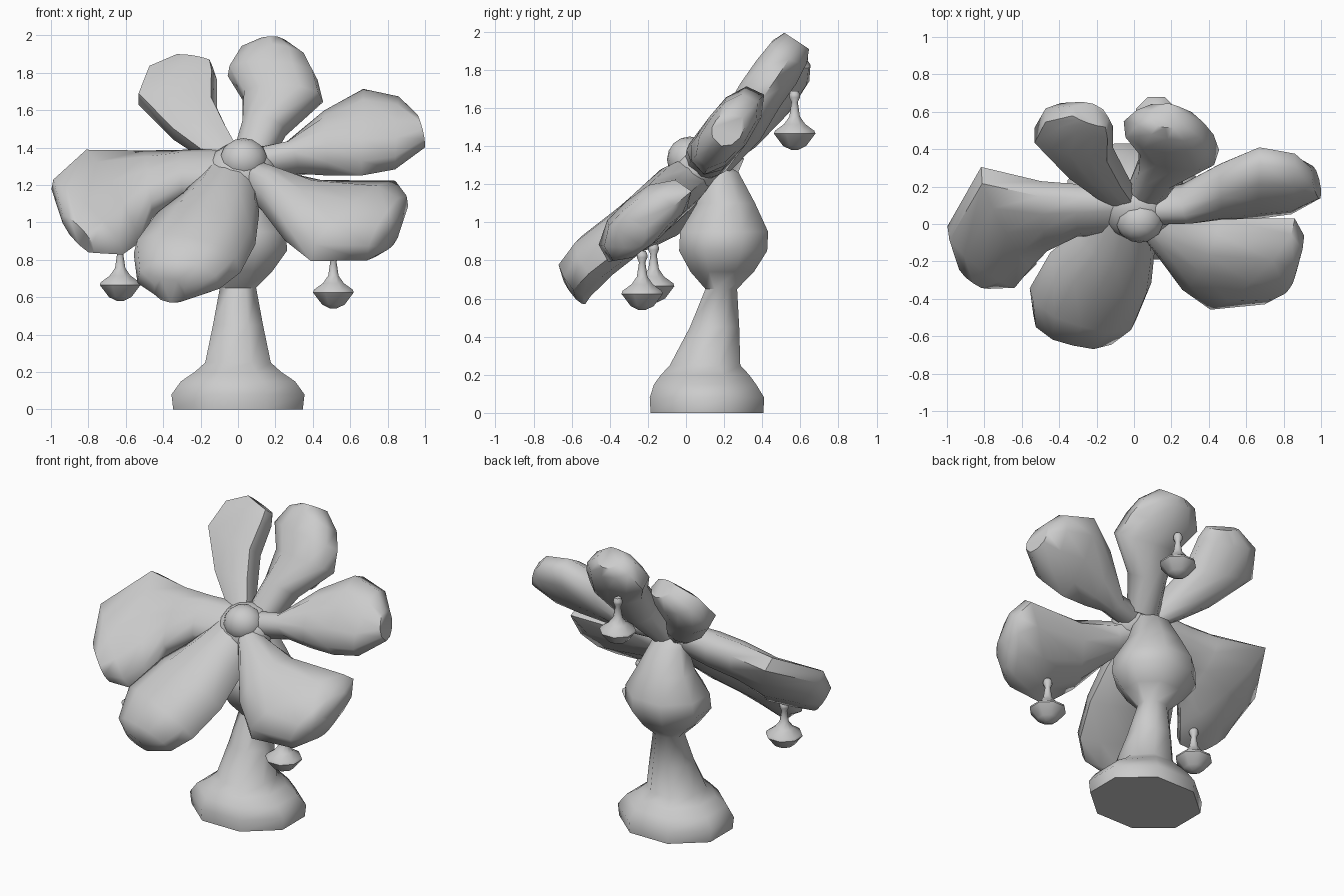
import bpy, bmesh, math
from mathutils import Vector


def loft(name, rings, angle=50):
    """Skin a list of equal-length closed rings and cap both ends."""
    bm = bmesh.new()
    vs = [[bm.verts.new(p) for p in r] for r in rings]
    n = len(vs[0])
    for a, b in zip(vs, vs[1:]):
        for i in range(n):
            j = (i + 1) % n
            bm.faces.new((a[i], a[j], b[j], b[i]))
    bm.faces.new(vs[0])
    bm.faces.new(vs[-1])
    bmesh.ops.recalc_face_normals(bm, faces=bm.faces)
    me = bpy.data.meshes.new(name)
    bm.to_mesh(me)
    bm.free()
    ob = bpy.data.objects.new(name, me)
    bpy.context.collection.objects.link(ob)
    smooth(ob, angle)
    return ob


def smooth(ob, angle):
    bpy.ops.object.select_all(action='DESELECT')
    ob.select_set(True)
    bpy.context.view_layer.objects.active = ob
    bpy.ops.object.shade_smooth_by_angle(angle=math.radians(angle))


def ring(x, y, z, rx, ry, n=8, turn=0.5):
    return [(x + rx * math.cos(2 * math.pi * (i + turn) / n),
             y + ry * math.sin(2 * math.pi * (i + turn) / n), z) for i in range(n)]


def petal(name, plane, stations, front=0.08, back=0.13):
    """Stations are edge pairs (xa, za, xb, zb, optional depth shifts) seen from
    the front; plane (a, b, c, z0) gives the depth y = a + b*x + c*(z - z0)."""
    a, b, c, z0 = plane
    nrm = Vector((b, -1, c)).normalized()
    rings = []
    last = len(stations) - 1
    # Thick slanted rim, gently domed front, rounded back
    section = [(0.04, 0.05), (0.25, front * 0.92), (0.5, front), (0.75, front * 0.92),
               (0.96, 0.05), (1, -0.05), (0.8, -back * 0.85), (0.5, -back),
               (0.2, -back * 0.85), (0, -0.05)]
    for k, st in enumerate(stations):
        xa, za, xb, zb = st[:4]
        da = st[4] if len(st) > 4 else 0
        db = st[5] if len(st) > 5 else da
        s = 0.75 if k == 0 else 0.65 if k == last else 0.9 if k == last - 1 else 1.0
        p = Vector((xa, a + b * xa + c * (za - z0) + da, za))
        q = Vector((xb, a + b * xb + c * (zb - z0) + db, zb))
        rings.append([p.lerp(q, u) + nrm * (d * s) for u, d in section])
    loft(name, rings, 60)


def ball(name, loc, scale):
    bpy.ops.mesh.primitive_uv_sphere_add(segments=12, ring_count=8, radius=1, location=loc)
    ob = bpy.context.object
    ob.name = name
    ob.scale = scale
    ob.rotation_euler = (math.radians(45), 0, 0)
    smooth(ob, 60)


# Foot, stem and bulb in one swelling trunk: z, y centre, x radius, y radius
trunk = [(0.0, 0.11, 0.375, 0.32), (0.08, 0.11, 0.385, 0.325), (0.15, 0.10, 0.33, 0.29),
         (0.20, 0.10, 0.25, 0.25), (0.25, 0.10, 0.19, 0.20), (0.45, 0.15, 0.145, 0.14),
         (0.65, 0.185, 0.105, 0.09), (0.74, 0.19, 0.20, 0.18), (0.85, 0.195, 0.285, 0.25),
         (0.95, 0.20, 0.275, 0.25), (1.10, 0.21, 0.19, 0.165), (1.26, 0.18, 0.12, 0.105),
         (1.34, 0.08, 0.10, 0.08)]
loft("trunk", [ring(0, y, z, rx, ry) for z, y, rx, ry in trunk], 60)

# Six petals around the tilted flower head
petal("petal_bottom", (-0.46, -0.08, 1.2, 0.82), [
    (-0.18, 1.27, 0.10, 1.26, 0.02), (-0.30, 1.13, 0.11, 1.08), (-0.45, 1.02, 0.09, 0.92),
    (-0.56, 0.87, 0.01, 0.77, -0.02), (-0.54, 0.71, -0.10, 0.68, 0.03, 0.0),
    (-0.45, 0.64, -0.28, 0.62, 0.08)], 0.14, 0.12)
petal("petal_left", (0.06, -0.08, 1.05, 1.27), [
    (0.0, 1.38, 0.0, 1.17), (-0.30, 1.36, -0.30, 1.15), (-0.50, 1.36, -0.46, 1.06),
    (-0.82, 1.37, -0.54, 0.92, 0.04), (-1.0, 1.21, -0.62, 0.86, -0.12, 0.0),
    (-0.94, 1.02, -0.77, 0.86, -0.09, -0.02)], 0.10)
petal("petal_lower_right", (0.05, 0, 1.1, 1.25), [
    (0.05, 1.32, 0.03, 1.18), (0.20, 1.25, 0.12, 1.11, 0, -0.04),
    (0.45, 1.20, 0.25, 0.94, 0, -0.04), (0.86, 1.20, 0.39, 0.83, 0, -0.03),
    (0.91, 1.12, 0.69, 0.83), (0.87, 0.99, 0.79, 0.89)], 0.13)
petal("petal_upper_right", (0.07, 0, 0.75, 1.3), [
    (0.08, 1.38, 0.10, 1.25), (0.25, 1.40, 0.32, 1.29), (0.46, 1.58, 0.48, 1.28),
    (0.67, 1.70, 0.66, 1.28), (0.86, 1.66, 0.84, 1.31), (0.95, 1.57, 1.0, 1.42)], 0.11)
petal("petal_top", (0.23, -0.12, 0.66, 1.4), [
    (-0.04, 1.32, 0.16, 1.32, -0.02), (0.02, 1.52, 0.25, 1.49), (0.02, 1.68, 0.45, 1.67),
    (-0.06, 1.81, 0.42, 1.79), (0.01, 1.92, 0.37, 1.88), (0.09, 1.95, 0.26, 1.96)], 0.11)
petal("petal_upper_left", (0.15, -0.22, 0.80, 1.4), [
    (-0.16, 1.34, 0.02, 1.36), (-0.35, 1.47, -0.05, 1.49), (-0.54, 1.66, -0.12, 1.64),
    (-0.48, 1.81, -0.12, 1.79), (-0.33, 1.88, -0.14, 1.85)], 0.07, 0.14)

# Flower centre: small nub on a flattened hub that joins the petals
ball("flower_nub", (0.03, 0.02, 1.33), (0.13, 0.12, 0.12))
ball("flower_hub", (0.02, 0.06, 1.28), (0.19, 0.17, 0.13))

# Bells hanging under three petals
profile = [(0.02, 0.0), (0.065, 0.02), (0.118, 0.085), (0.112, 0.10), (0.06, 0.135),
           (0.03, 0.175), (0.018, 0.25), (0.03, 0.275), (0.03, 0.29), (0.02, 0.31)]
for name, (x, y, z) in {"bell_left": (-0.63, -0.17, 0.58),
                        "bell_right": (0.51, -0.23, 0.54),
                        "bell_back": (0.12, 0.57, 1.38)}.items():
    loft(name, [ring(x, y, z + h, r, r) for r, h in profile], 45)
